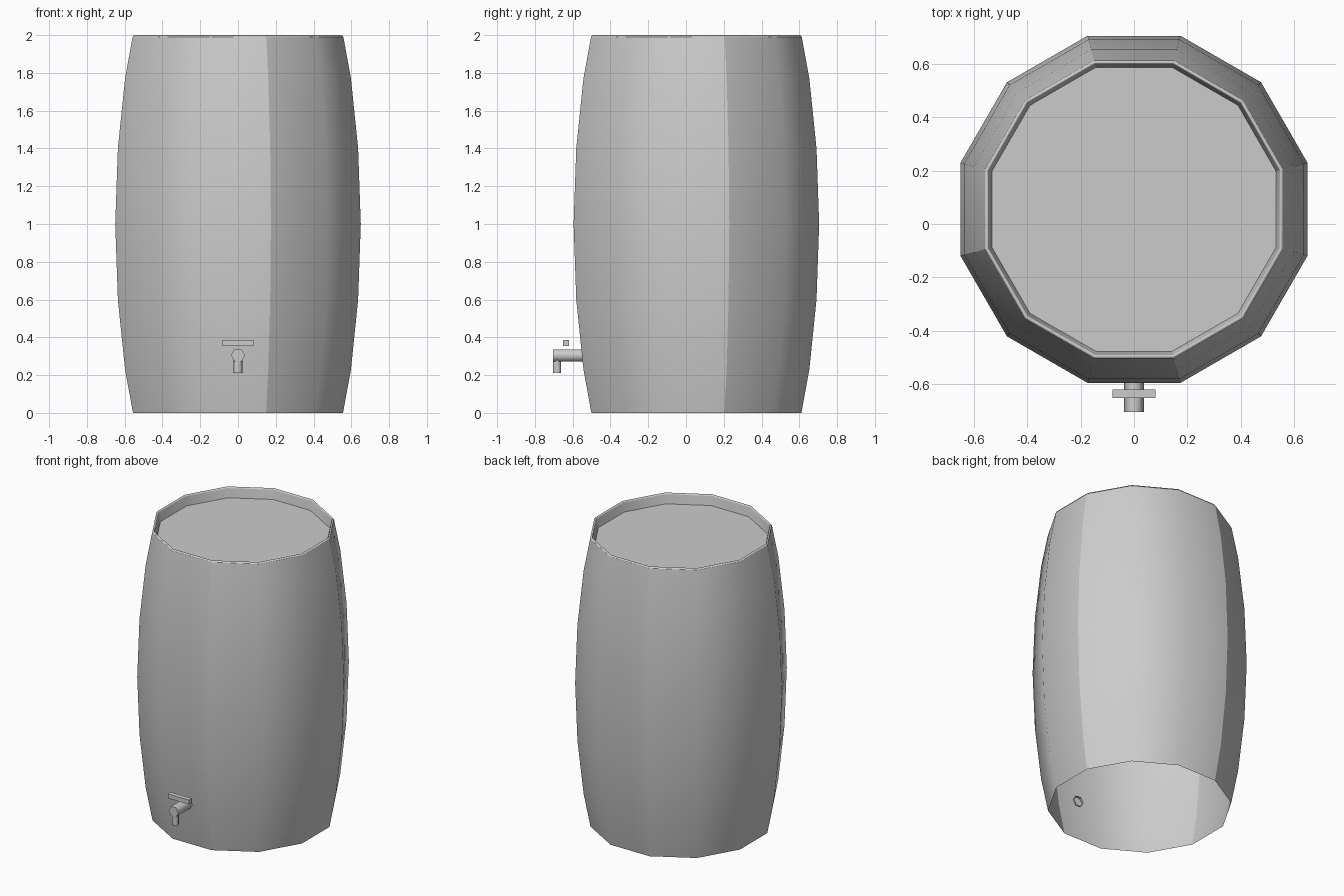
import bpy, bmesh, math
from mathutils import Matrix, Vector

if "Cube" in bpy.data.objects:
    bpy.data.objects.remove(bpy.data.objects["Cube"], do_unlink=True)

SIDES = 12
CENTRE_Y = 0.055

grey = bpy.data.materials.new("plain grey")
grey.use_nodes = True
colour = (0.6, 0.6, 0.6, 1)
grey.diffuse_color = colour
grey.node_tree.nodes["Principled BSDF"].inputs["Base Color"].default_value = colour


def finish(name, bm):
    mesh = bpy.data.meshes.new(name)
    bm.to_mesh(mesh)
    bm.free()
    mesh.materials.append(grey)
    obj = bpy.data.objects.new(name, mesh)
    bpy.context.collection.objects.link(obj)
    return obj


def ring(bm, apothem, z):
    """Twelve-sided ring with flat sides facing the axes."""
    radius = apothem / math.cos(math.pi / SIDES)
    angles = [(i + 0.5) * math.tau / SIDES for i in range(SIDES)]
    return [bm.verts.new((radius * math.cos(a), CENTRE_Y + radius * math.sin(a), z))
            for a in angles]


def lathe(name, profile, capped=False):
    bm = bmesh.new()
    rings = [ring(bm, a, z) for a, z in profile]
    for low, high in zip(rings, rings[1:]):
        for i in range(SIDES):
            j = (i + 1) % SIDES
            bm.faces.new((low[i], low[j], high[j], high[i])).smooth = True
            # One crisp seam per quarter turn
            if i % 3 == 0:
                bm.edges.get((low[i], high[i])).smooth = False
    if capped:
        bm.faces.new(rings[-1])
        for e in bm.edges:
            if all(v in rings[-1] for v in e.verts):
                e.smooth = False
    return finish(name, bm)


# Bulging shell, open underneath
lathe("barrel_shell", [(0.556, 0), (0.598, 0.23), (0.636, 0.6), (0.65, 1.0),
                       (0.636, 1.4), (0.598, 1.77), (0.558, 1.99)])

# Rim and sunken lid
lathe("barrel_rim", [(0.558, 1.99), (0.55, 2.0), (0.545, 1.99)])
lathe("barrel_lid", [(0.545, 1.99), (0.532, 1.93)], capped=True)


def hex_pipe(name, start, end, radius, open_start=False):
    """Six-sided pipe with corners pointing to the left and right."""
    start, end = Vector(start), Vector(end)
    axis = (end - start).normalized()
    side = Vector((1, 0, 0))
    up = axis.cross(side)
    bm = bmesh.new()
    loops = []
    for centre in (start, end):
        loops.append([bm.verts.new(centre + radius * (math.cos(a) * side + math.sin(a) * up))
                      for a in (i * math.tau / 6 for i in range(6))])
    for i in range(6):
        j = (i + 1) % 6
        bm.faces.new((loops[0][i], loops[0][j], loops[1][j], loops[1][i])).smooth = True
    bm.faces.new(loops[1])
    if not open_start:
        bm.faces.new(loops[0][::-1])
    for e in bm.edges:
        if any(all(v in loop for v in e.verts) for loop in loops):
            e.smooth = False
    return finish(name, bm)


# Tap
hex_pipe("tap_pipe", (0, -0.54, 0.304), (0, -0.705, 0.304), 0.037, open_start=True)
hex_pipe("tap_spout", (0, -0.683, 0.3), (0, -0.683, 0.21), 0.024)

bm = bmesh.new()
bmesh.ops.create_cube(bm, size=1, matrix=Matrix.Translation((0, -0.635, 0.37))
                      @ Matrix.Diagonal((0.162, 0.032, 0.03, 1)))
finish("tap_handle", bm)
